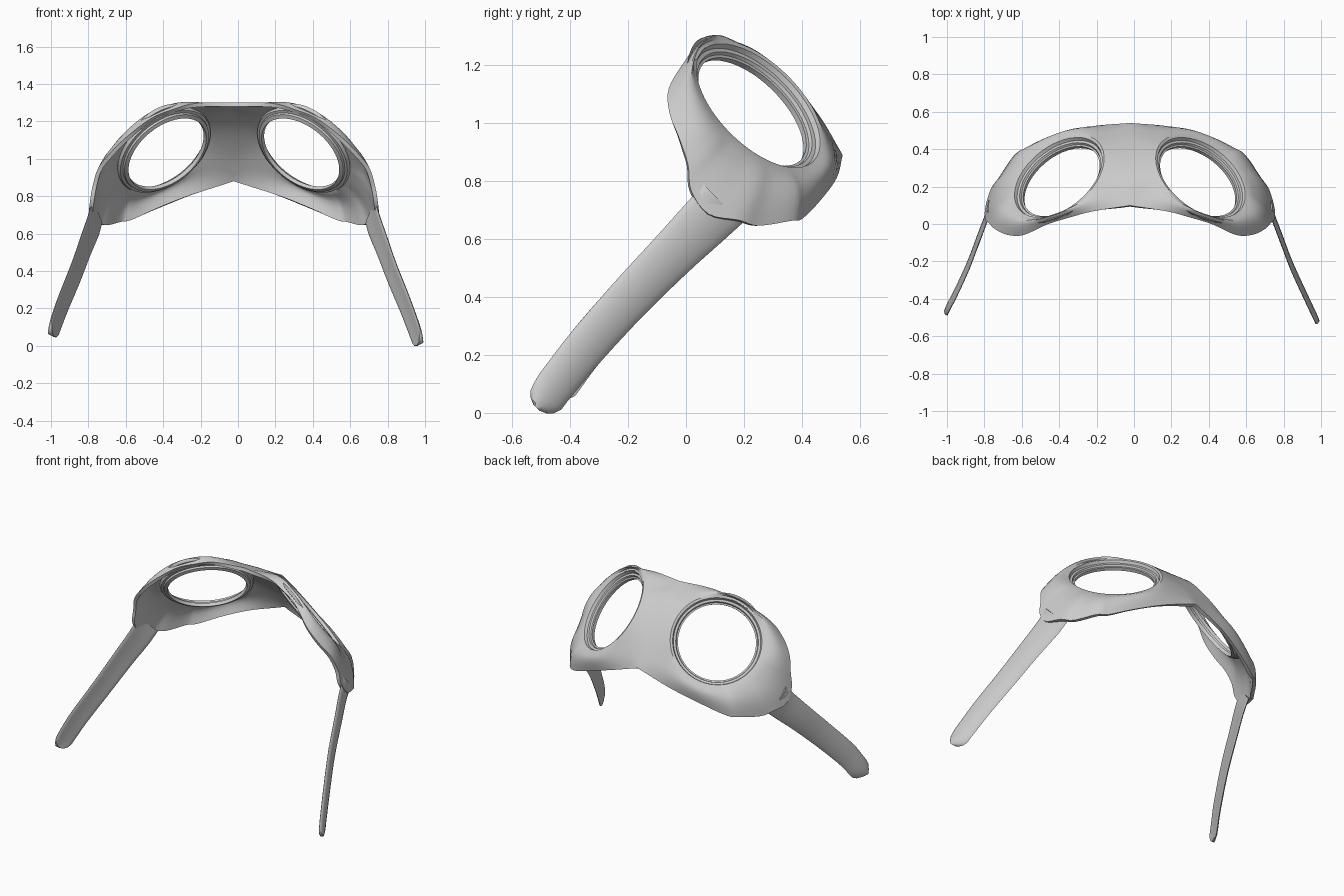
import bpy, bmesh, math
from mathutils import Vector

if "Cube" in bpy.data.objects:
    bpy.data.objects.remove(bpy.data.objects["Cube"])

R2 = math.sqrt(0.5)
CX = -0.022                      # mirror plane of the mask


def world(p, side):
    """Local (sideways, forward, up) of the tilted goggles -> world."""
    x, f, v = p
    return Vector((side * x + CX, (f - v) * R2, (f + v) * R2))


def spline(pts, k):
    """Smooth curve through the points, k steps per span."""
    P = [Vector(p) for p in pts]
    P = [2 * P[0] - P[1]] + P + [2 * P[-1] - P[-2]]
    out = []
    for i in range(1, len(P) - 2):
        a, b, c, d = P[i - 1:i + 3]
        for j in range(k):
            t = j / k
            out.append(0.5 * (2 * b + (c - a) * t + (2 * a - 5 * b + 4 * c - d) * t * t
                              + (3 * b - a - 3 * c + d) * t ** 3))
    return out + [P[-2]]


def bridge(bm, a, b):
    n = len(a)
    for i in range(n):
        bm.faces.new((a[i], a[(i + 1) % n], b[(i + 1) % n], b[i]))


def finish(bm, name, thickness=0):
    me = bpy.data.meshes.new(name)
    bm.to_mesh(me)
    bm.free()
    ob = bpy.data.objects.new(name, me)
    bpy.context.collection.objects.link(ob)
    bpy.ops.object.select_all(action='DESELECT')
    ob.select_set(True)
    bpy.context.view_layer.objects.active = ob
    if thickness:
        m = ob.modifiers.new("Shell", 'SOLIDIFY')
        m.thickness, m.offset = thickness, -1
        bpy.ops.object.modifier_apply(modifier=m.name)
    bpy.ops.object.shade_smooth_by_angle(angle=math.radians(35))
    return ob


# Mask half outline: brow, temple, cheek, then back up the nose line
edge = spline([(0, .99, .85), (.2, .965, .87), (.32, .92, .87), (.44, .86, .862),
               (.57, .75, .834), (.66, .69, .77), (.725, .655, .69), (.755, .61, .6),
               (.77, .555, .53), (.775, .54, .43), (.745, .6, .34), (.70, .633, .28),
               (.62, .728, .21), (.56, .757, .19), (.42, .841, .19), (.22, .94, .205),
               (0, 1.011, .247)], 4)
nose = spline([(0, 1.011, .247), (0, 1.05, .4), (0, 1.068, .58), (0, 1.05, .73),
               (0, .99, .85)], 4)
outline = edge + nose[1:-1]

# Lens opening frame
C = Vector((.367, .898, .573))
TILT = math.radians(30)
T = Vector((math.cos(TILT), -math.sin(TILT), 0))
N = Vector((math.sin(TILT), math.cos(TILT), 0))
U = Vector((0, 0, 1))


def circle_point(p, r, lift):
    a = math.atan2(p.z - C.z, (p.x - C.x) / T.x)
    return C + N * lift + (T * math.cos(a) + U * math.sin(a)) * r


# Mask: outline lofted to the lens rim, then stepped into the lens seat
bm = bmesh.new()
for side in (1, -1):
    rings = []
    for s in (1, .85, .68, .5, .32, .15):
        ring = []
        for p in outline:
            q = circle_point(p, .285, .035).lerp(p, s)
            bulge = .03 * math.sin(math.pi * s) * min(1, p.x / .3)
            ring.append(q + N * bulge)
        rings.append(ring)
    for r, lift in ((.285, .035), (.27, .032), (.264, .014), (.25, .012),
                    (.246, 0), (.236, -.002)):
        rings.append([circle_point(p, r, lift) for p in outline])
    loops = [[bm.verts.new(world(p, side)) for p in ring] for ring in rings]
    for a, b in zip(loops, loops[1:]):
        bridge(bm, a, b)
bmesh.ops.remove_doubles(bm, verts=bm.verts, dist=0.0005)
bmesh.ops.recalc_face_normals(bm, faces=bm.faces)
if sum((f.normal * f.calc_area() for f in bm.faces), Vector()).dot((0, 1, 1)) < 0:
    bmesh.ops.reverse_faces(bm, faces=bm.faces)
finish(bm, "mask_shell", 0.022)


# Straps: tapering flat bands with rounded tips
def strap(name, side, tip):
    rows = [(.60, .742, .42, .095), (.5, .76, .42, .09), (.35, .80, .42, .082),
            (.14, .855, .417, .076), (-.08, .922, .405, .072)]
    path = spline([Vector(r) for r in rows + [
        (tip + .09, 1.0 - (tip + .35) * .28 - .025, .385, .068)]], 4)
    end = path[-1]
    for d, w in ((.055, .066), (.028, .056), (.01, .038), (0, .015)):
        path.append(Vector((tip + d, end[1] + (.09 - d) * .28, .378, w)))
    bm = bmesh.new()
    loops = []
    for f, x, v, w in path:
        loop = []
        for i in range(16):
            a = math.tau * i / 16
            c, s = math.cos(a), math.sin(a)
            px = x + .013 * c + .02 * s * w / .075 - .012 * s * s
            loop.append(bm.verts.new(world((px, f, v + w * s), side)))
        loops.append(loop)
    for a, b in zip(loops, loops[1:]):
        bridge(bm, a, b)
    bm.faces.new(loops[0])
    bm.faces.new(loops[-1])
    bmesh.ops.recalc_face_normals(bm, faces=bm.faces)
    finish(bm, name)


strap("right_strap", 1, -.352)
strap("left_strap", -1, -.285)
